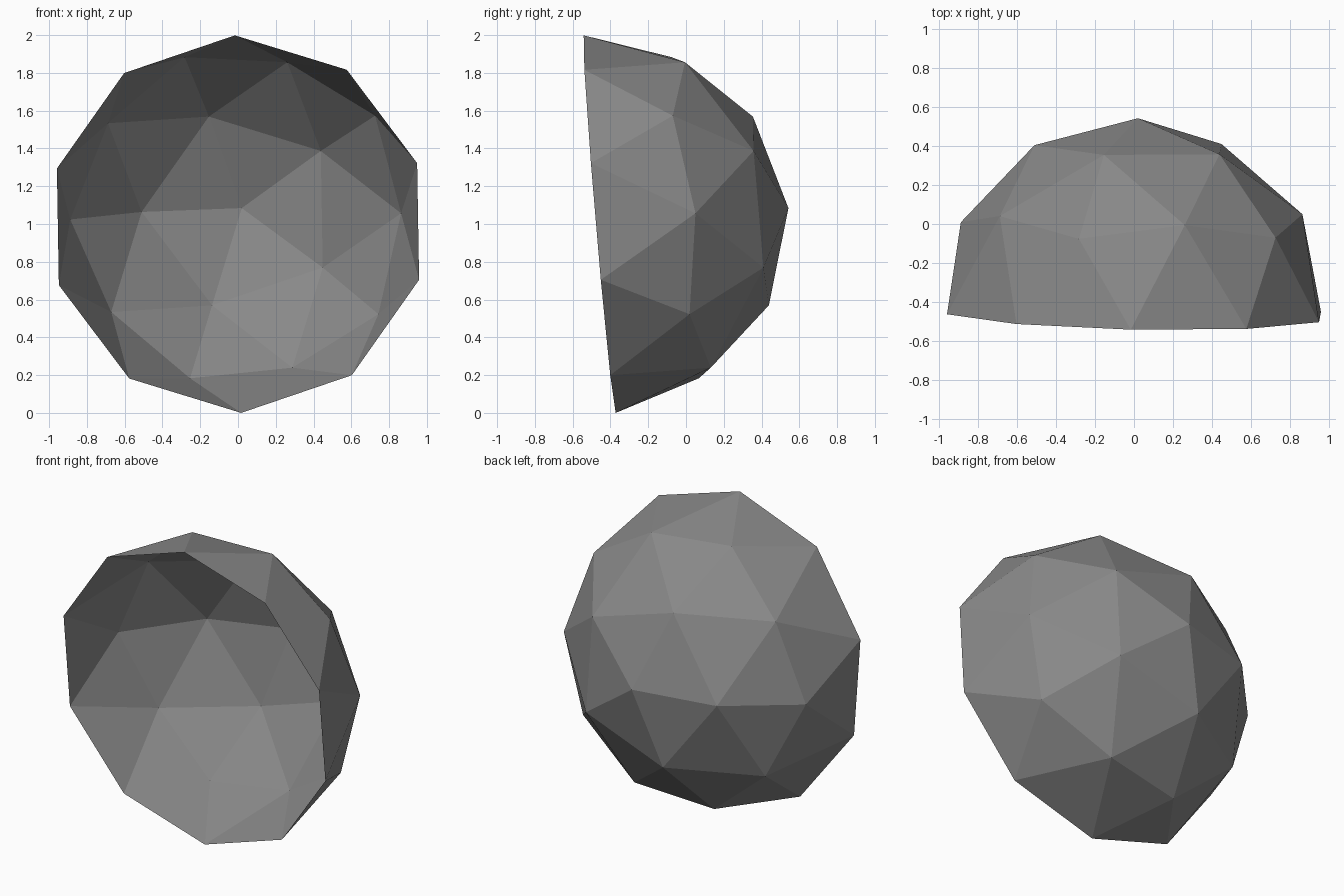
import bpy
import bmesh
import math
from mathutils import Matrix, Vector

cube = bpy.data.objects.get("Cube")
if cube:
    bpy.data.objects.remove(cube, do_unlink=True)

RADIUS = 1.003
CENTRE = Vector((0, -0.457, 1.0))

# Plain grey material
grey = bpy.data.materials.new("grey")
grey.use_nodes = True
colour = (0.25, 0.25, 0.25, 1)
grey.diffuse_color = colour
grey.node_tree.nodes["Principled BSDF"].inputs["Base Color"].default_value = colour

# Low-poly sphere, with its lower half removed to leave an open shell
bm = bmesh.new()
bmesh.ops.create_icosphere(bm, subdivisions=2, radius=RADIUS)
below = [v for v in bm.verts if v.co.z < -0.05]
bmesh.ops.delete(bm, geom=below, context='VERTS')

# Turn the dome to the back, leaning slightly upwards
axis = Vector((0.02, 1, 0.085)).normalized()
angle = math.radians(108.8)
side = Vector((math.cos(angle), 0, math.sin(angle)))
side = (side - axis * side.dot(axis)).normalized()
turn = Matrix((side, axis.cross(side), axis)).transposed().to_4x4()
bmesh.ops.transform(bm, matrix=Matrix.Translation(CENTRE) @ turn, verts=bm.verts)

# Rest the lowest rim corner on the ground
lowest = min(v.co.z for v in bm.verts)
bmesh.ops.translate(bm, vec=(0, 0, -lowest), verts=bm.verts)
for face in bm.faces:
    face.smooth = False

mesh = bpy.data.meshes.new("dome_shell")
bm.to_mesh(mesh)
bm.free()
mesh.materials.append(grey)
dome = bpy.data.objects.new("dome_shell", mesh)
bpy.context.collection.objects.link(dome)
